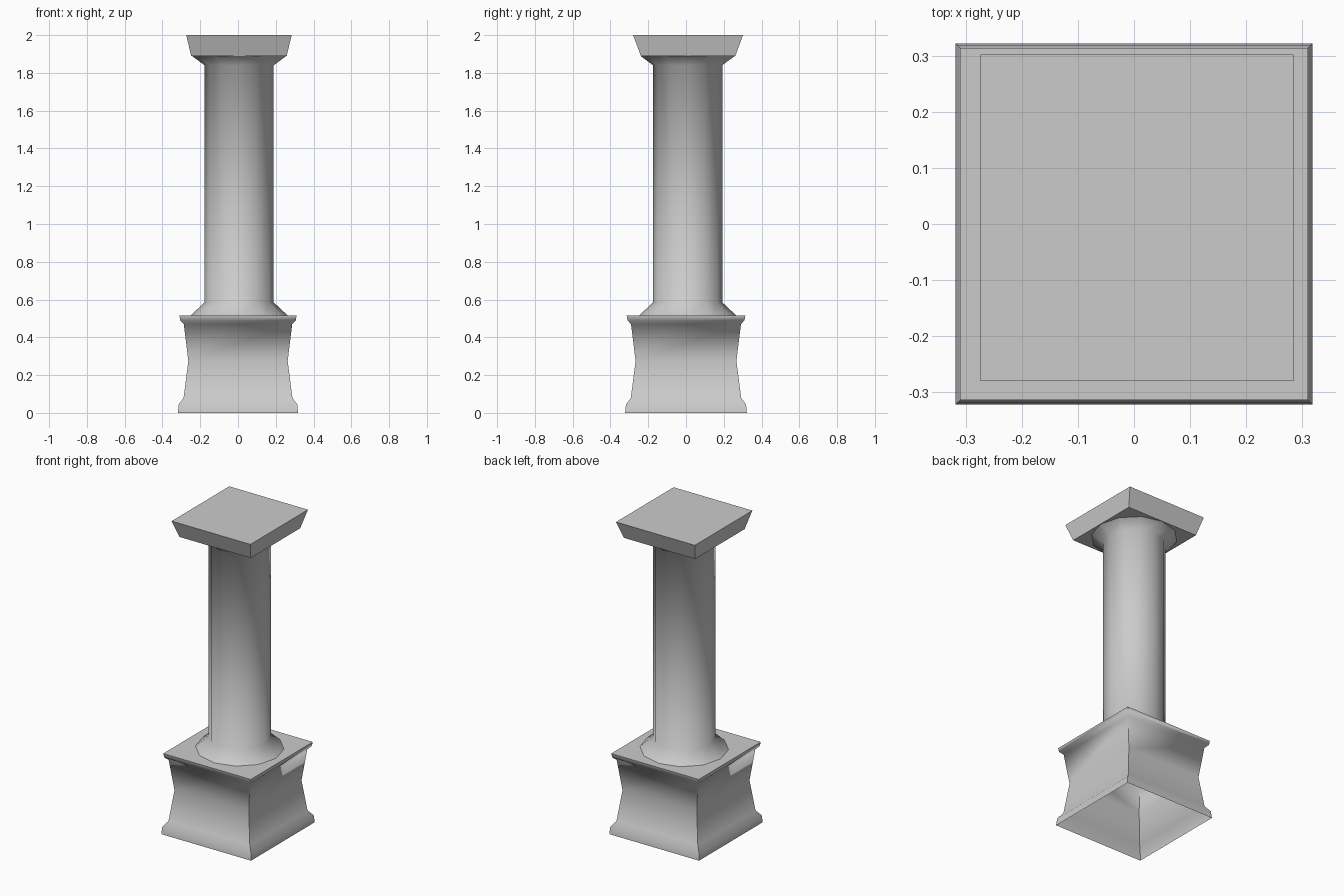
import bpy, math

cube = bpy.data.objects.get("Cube")
if cube:
    bpy.data.objects.remove(cube, do_unlink=True)

stone = bpy.data.materials.new("grey stone")
stone.use_nodes = True
colour = (0.6, 0.6, 0.6, 1)
stone.diffuse_color = colour
stone.node_tree.nodes["Principled BSDF"].inputs["Base Color"].default_value = colour


def loft(name, rings, sides, centre, close_bottom, close_top, smooth):
    """Stack rings of (half_x, half_y, z); four sides make a square block."""
    turn = math.pi / 4 if sides == 4 else 0
    stretch = math.sqrt(2) if sides == 4 else 1
    verts, faces = [], []
    for rx, ry, z in rings:
        for i in range(sides):
            a = turn + math.tau * i / sides
            verts.append((centre[0] + rx * stretch * math.cos(a),
                          centre[1] + ry * stretch * math.sin(a), z))
    for r in range(len(rings) - 1):
        for i in range(sides):
            j = (i + 1) % sides
            low, high = r * sides, (r + 1) * sides
            faces.append((low + i, low + j, high + j, high + i))
    if close_bottom:
        faces.append(tuple(reversed(range(sides))))
    if close_top:
        top = (len(rings) - 1) * sides
        faces.append(tuple(range(top, top + sides)))
    mesh = bpy.data.meshes.new(name)
    mesh.from_pydata(verts, [], faces)
    mesh.materials.append(stone)
    obj = bpy.data.objects.new(name, mesh)
    bpy.context.collection.objects.link(obj)
    if smooth:
        bpy.ops.object.select_all(action='DESELECT')
        obj.select_set(True)
        bpy.context.view_layer.objects.active = obj
        bpy.ops.object.shade_smooth_by_angle(angle=math.radians(62))
    return obj


# Waisted square pedestal, hollow and open underneath
profile = [(0.318, 0), (0.314, 0.045), (0.288, 0.08), (0.263, 0.275),
           (0.287, 0.47), (0.306, 0.49), (0.31, 0.515)]
loft("pedestal", [(r, r + 0.004, z) for r, z in profile], 4, (0, 0),
     False, True, True)

# Round shaft flaring out at both ends
shaft = [(0.258, 0.515), (0.183, 0.585), (0.183, 1.84), (0.25, 1.89)]
loft("column_shaft", [(r, r, z) for r, z in shaft], 12, (0.006, 0.009),
     False, False, True)

# Square cap slab, wider at the top
loft("cap_slab", [(0.253, 0.25, 1.89), (0.279, 0.291, 2.0)], 4, (0.005, 0.011),
     True, True, False)
